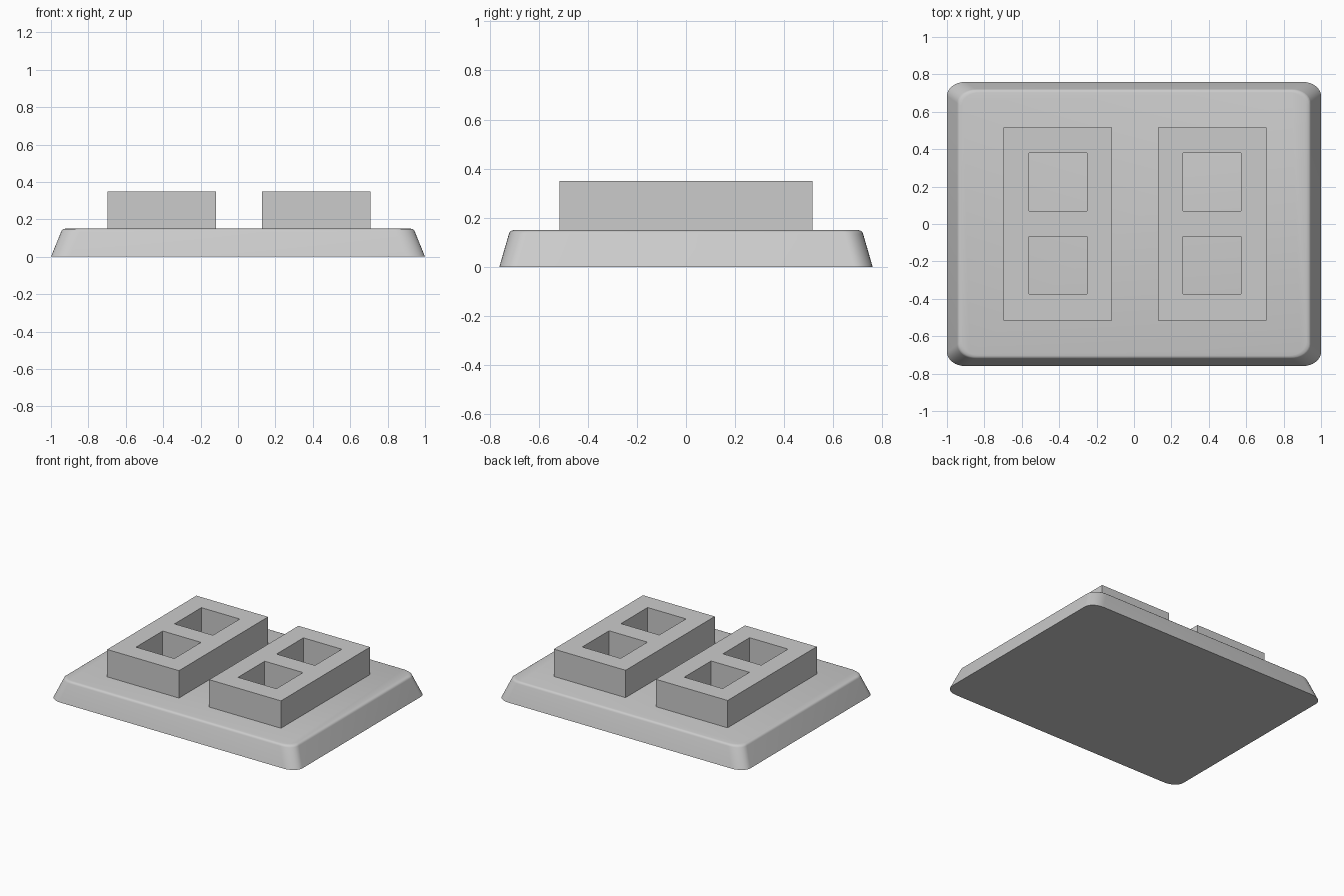
import bpy, bmesh, math

if "Cube" in bpy.data.objects:
    bpy.data.objects.remove(bpy.data.objects["Cube"])


def finish(name, bm):
    bmesh.ops.recalc_face_normals(bm, faces=bm.faces[:])
    mesh = bpy.data.meshes.new(name)
    bm.to_mesh(mesh)
    bm.free()
    obj = bpy.data.objects.new(name, mesh)
    bpy.context.collection.objects.link(obj)
    return obj


def rounded_ring(bm, hx, hy, rx, ry, z, steps=8):
    """Rounded rectangle with elliptical corners."""
    verts = []
    for k, (sx, sy) in enumerate([(1, 1), (-1, 1), (-1, -1), (1, -1)]):
        for i in range(steps + 1):
            a = math.pi / 2 * (k + i / steps)
            verts.append(bm.verts.new((sx * (hx - rx) + rx * math.cos(a),
                                       sy * (hy - ry) + ry * math.sin(a), z)))
    return verts


# Base plate: sloped sides, rounded corners, softened top edge
bm = bmesh.new()
profile = [(0, 0, 0), (.055, .039, .135), (.058, .042, .142),
           (.065, .047, .147), (.078, .056, .15)]  # inset x, inset y, z
rings = [rounded_ring(bm, 1 - ix, .76 - iy, .10, .075, z) for ix, iy, z in profile]
for lo, hi in zip(rings, rings[1:]):
    n = len(lo)
    for i in range(n):
        j = (i + 1) % n
        bm.faces.new((lo[i], lo[j], hi[j], hi[i]))
bm.faces.new(rings[0][::-1])
bm.faces.new(rings[-1])
base = finish("base_plate", bm)
bpy.context.view_layer.objects.active = base
base.select_set(True)
bpy.ops.object.shade_smooth_by_angle(angle=math.radians(40))
base.select_set(False)


# Hollow block: flat grid with two cells left open, extruded upward
def hollow_block(name, cx):
    xs = [cx - .29, cx - .155, cx + .155, cx + .29]
    ys = [-.515, -.375, -.067, .07, .38, .515]
    bm = bmesh.new()
    grid = [[bm.verts.new((x, y, .15)) for y in ys] for x in xs]
    for i in range(3):
        for j in range(5):
            if i == 1 and j in (1, 3):
                continue
            bm.faces.new((grid[i][j], grid[i + 1][j],
                          grid[i + 1][j + 1], grid[i][j + 1]))
    top = bmesh.ops.extrude_face_region(bm, geom=bm.faces[:], use_keep_orig=True)
    bmesh.ops.translate(bm, vec=(0, 0, .2),
                        verts=[g for g in top["geom"] if isinstance(g, bmesh.types.BMVert)])
    return finish(name, bm)


hollow_block("left_block", -.407)
hollow_block("right_block", .418)
